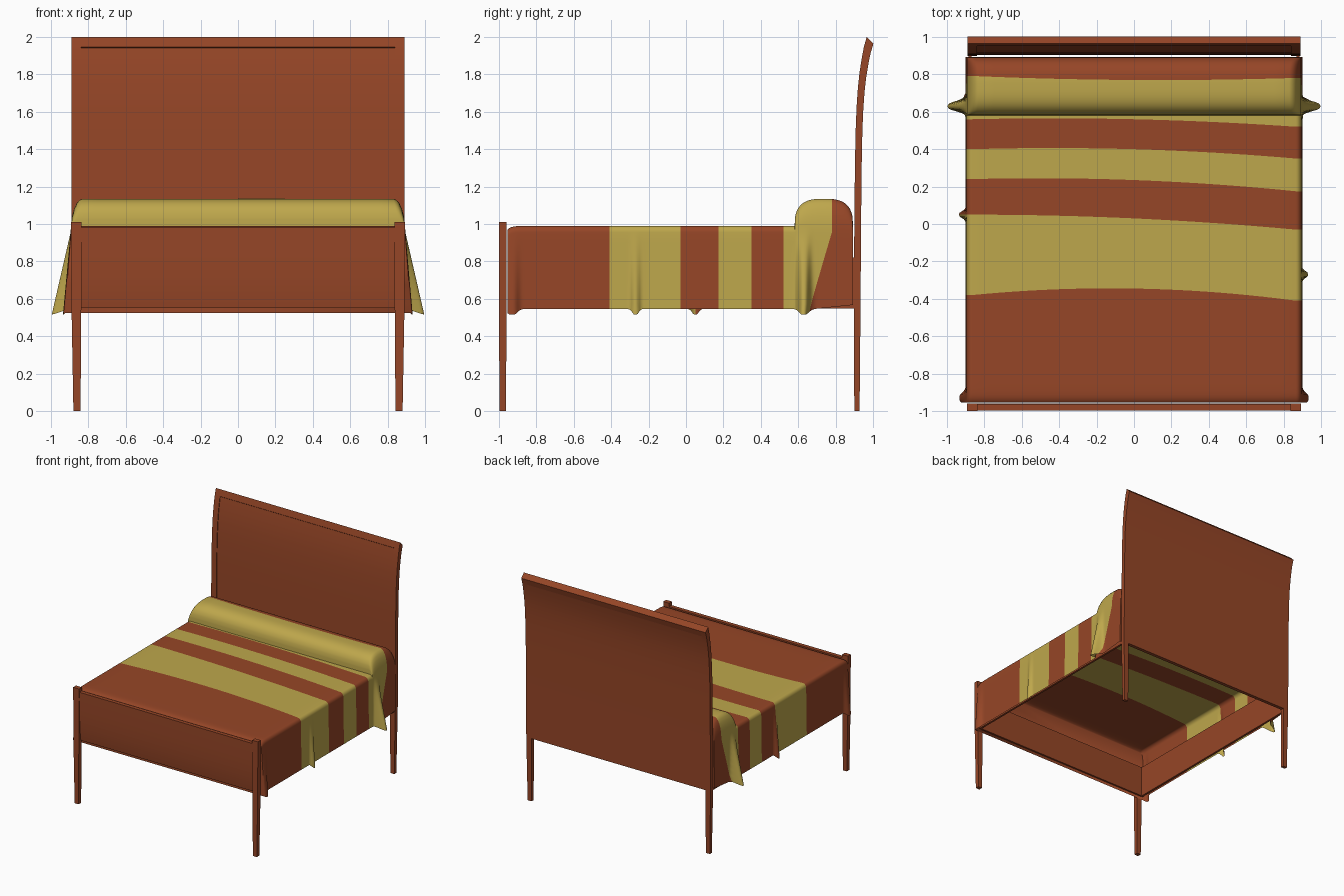
import bpy, bmesh, math

if "Cube" in bpy.data.objects:
    bpy.data.objects.remove(bpy.data.objects["Cube"])


def material(name, rgb):
    m = bpy.data.materials.new(name)
    m.diffuse_color = (*rgb, 1)
    m.use_nodes = True
    m.node_tree.nodes["Principled BSDF"].inputs["Base Color"].default_value = m.diffuse_color
    return m


RED = material("red brown", (0.305, 0.061, 0.020))
YELLOW = material("mustard yellow", (0.515, 0.386, 0.072))


def finish(name, bm, mats, angle=35):
    me = bpy.data.meshes.new(name)
    bm.to_mesh(me)
    bm.free()
    ob = bpy.data.objects.new(name, me)
    bpy.context.collection.objects.link(ob)
    for m in mats:
        me.materials.append(m)
    bpy.ops.object.select_all(action='DESELECT')
    ob.select_set(True)
    bpy.context.view_layer.objects.active = ob
    bpy.ops.object.shade_smooth_by_angle(angle=math.radians(angle))
    return ob


def loft(name, sections):
    """Four-sided bar; each section is (x0, x1, y_front, z_front, y_back, z_back)."""
    bm = bmesh.new()
    rings = []
    for x0, x1, yf, zf, yb, zb in sections:
        rings.append([bm.verts.new(p) for p in
                      ((x0, yf, zf), (x1, yf, zf), (x1, yb, zb), (x0, yb, zb))])
    for a, b in zip(rings, rings[1:]):
        for i in range(4):
            k = (i + 1) % 4
            bm.faces.new((a[i], a[k], b[k], b[i]))
    bm.faces.new(rings[0][::-1])
    bm.faces.new(rings[-1])
    bmesh.ops.recalc_face_normals(bm, faces=bm.faces)
    return finish(name, bm, [RED])


def box(name, x0, x1, y0, y1, z0, z1):
    return loft(name, [(x0, x1, y0, z0, y1, z0), (x0, x1, y0, z1, y1, z1)])


# Headboard curve: (z, y of the centre line)
CURVE = [(0.55, 0.915), (1.0, 0.918), (1.3, 0.921), (1.5, 0.925), (1.62, 0.93),
         (1.72, 0.937), (1.8, 0.946), (1.88, 0.959), (1.93, 0.969), (1.982, 0.984)]


def head_sections(x0, x1, front, back, points):
    out = []
    for z, y in points:
        tilt = 0.018 * max(0.0, (z - 1.5) / 0.48)
        out.append((x0, x1, y - front, z + tilt, y + back, z - tilt))
    return out


# Headboard: panel flush at the back, top rail, and posts that run down into legs
loft("headboard_panel", head_sections(-0.845, 0.845, 0.012, 0.018, CURVE[:-1]))
loft("headboard_top_rail", head_sections(-0.845, 0.845, 0.018, 0.018, CURVE[-2:]))
for side, s in (("left", -1), ("right", 1)):
    foot = [(s * 0.842, s * 0.88, 0.90, 0, 0.928, 0)]
    loft("headboard_post_" + side,
         foot + head_sections(s * 0.84, s * 0.89, 0.018, 0.018, CURVE))
    # Front legs
    loft("front_leg_" + side, [
        (s * 0.842, s * 0.88, -0.997, 0, -0.962, 0),
        (s * 0.838, s * 0.89, -1.0, 0.55, -0.96, 0.55),
        (s * 0.836, s * 0.892, -1.0, 1.01, -0.96, 1.01)])
    # Side rails hidden inside the blanket
    box("side_rail_" + side, s * 0.868, s * 0.886, -0.945, 0.90, 0.547, 0.82)

# Footboard
box("footboard_rail", -0.84, 0.84, -0.996, -0.962, 0.905, 0.98)
loft("footboard_panel", [(-0.845, 0.845, y, z, -0.96, z) for z, y in
                         ((0.55, -0.972), (0.60, -0.979), (0.67, -0.985),
                          (0.75, -0.989), (0.83, -0.990), (0.906, -0.990))])
box("foot_inner_rail", -0.868, 0.868, -0.95, -0.935, 0.547, 0.82)

# Blanket rows: (y at left, middle, right, shift down the sides, stripe colour after it)
KEYS = [(-0.955, -0.955, -0.955, 0, 0), (-0.945, -0.945, -0.945, 0, 0),
        (-0.91, -0.91, -0.91, 0, 0), (-0.38, -0.345, -0.41, 0, 1),
        (0.05, 0.03, -0.03, 0, 0), (0.24, 0.235, 0.175, 0, 1),
        (0.40, 0.40, 0.35, 0, 0), (0.56, 0.56, 0.52, 0, 1),
        (0.581, 0.581, 0.581, 0, 1), (0.583, 0.583, 0.583, 0, 1),
        (0.592, 0.592, 0.592, 0, 1), (0.61, 0.61, 0.61, 0, 1),
        (0.79, 0.77, 0.78, -0.12, 0), (0.87, 0.87, 0.87, 0, 0),
        (0.887, 0.887, 0.887, 0, 0), (0.893, 0.893, 0.893, 0, 0)]
# Folds hanging on the sides: (side, y, outward amount, half width)
FOLDS = [(-1, 0.63, 0.095, 0.032), (1, 0.63, 0.095, 0.032),
         (-1, -0.93, 0.033, 0.035), (1, -0.93, 0.033, 0.035),
         (-1, 0.05, 0.035, 0.022), (1, -0.27, 0.03, 0.022)]
W = 0.895


def key_y(k, u, drop):
    l, m, r, shift, _ = k
    return m + (r - l) / 2 * u + ((r + l) / 2 - m) * u * u + shift * drop


def blanket_point(ka, kb, t, s, kind, v):
    u = s * v if kind == "top" else s
    drop = v if kind == "side" else 0
    y = key_y(ka, u, drop) * (1 - t) + key_y(kb, u, drop) * t
    # pillow swelling under the blanket
    q = min(1.0, abs((y - 0.737) / 0.156))
    bump = 0.145 * (1 - q ** 2.8) ** (1 / 2.8)
    h = 0.99 - 0.02 * math.exp(-(y + 0.955) / 0.02)
    rx, rz = 0.03 + 0.035 * bump / 0.145, 0.035 + bump
    if kind == "top":
        return (u * (W - rx), y, h + bump)
    if kind == "corner":
        a = v * math.pi / 2
        return (s * (W - rx + rx * math.sin(a)), y, h + bump - rz * (1 - math.cos(a)))
    out, low = 0.006, 0.545 + 0.022 * max(0.0, (y - 0.68) / 0.21)
    for fs, fy, amp, w in FOLDS:
        if fs == s:
            f = math.exp(-abs((y - fy) / w) ** 3)
            out += amp * f
            low -= 0.03 * f
    top = h - 0.035
    return (s * (W + out * v), y, top + (low - top) * v)


half = ([("top", i / 10) for i in range(1, 11)] +
        [("corner", i / 6) for i in range(1, 7)] +
        [("side", i / 8) for i in range(1, 9)])
across = ([(-1, k, v) for k, v in reversed(half)] + [(1, "top", 0.0)] +
          [(1, k, v) for k, v in half])

bm = bmesh.new()
rows, colours = [], []
for ka, kb in zip(KEYS, KEYS[1:]):
    n = max(2, math.ceil((kb[1] - ka[1]) / 0.011))
    for i in range(n):
        rows.append([bm.verts.new(blanket_point(ka, kb, i / n, *c)) for c in across])
        colours.append(ka[4])
rows.append([bm.verts.new(blanket_point(KEYS[-2], KEYS[-1], 1, *c)) for c in across])
for a, b, colour in zip(rows, rows[1:], colours):
    for j in range(len(across) - 1):
        bm.faces.new((a[j], a[j + 1], b[j + 1], b[j])).material_index = colour
# Hanging ends at the foot and the head
bm.faces.new(rows[0][::-1])
bm.faces.new(rows[-1])
finish("blanket", bm, [RED, YELLOW], 60)
